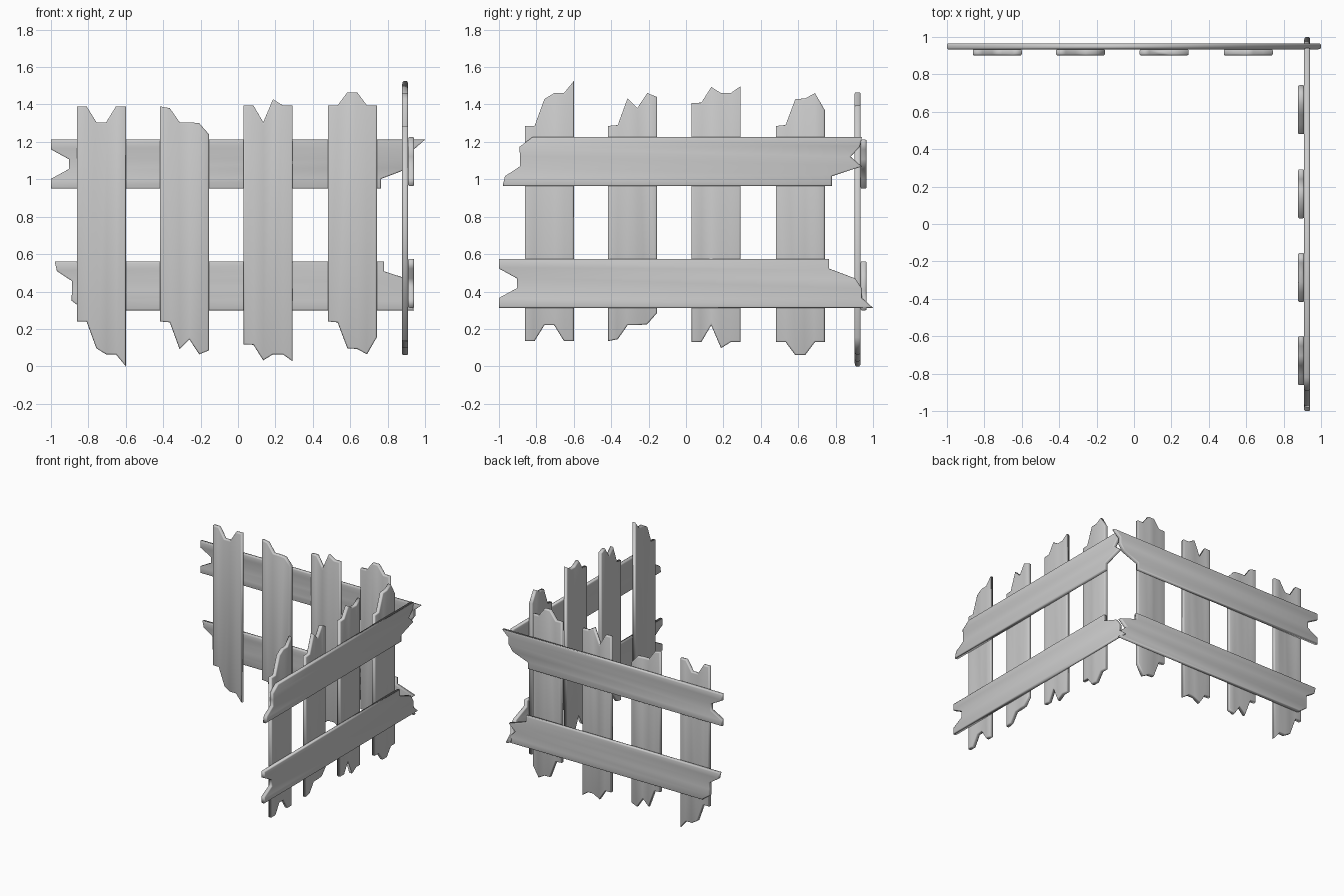
import bpy, bmesh
from mathutils import Matrix

if "Cube" in bpy.data.objects:
    bpy.data.objects.remove(bpy.data.objects["Cube"])

PLANK_WIDTH = 0.262
HEIGHT = 1.525

# Pickets: left x, bottom heights and top heights across six columns
PICKETS = [
    (-0.862, (.24, .24, .096, .064, .064, 0), (1.39, 1.39, 1.305, 1.305, 1.39, 1.39)),
    (-0.417, (.24, .235, .091, .144, .064, .085), (1.39, 1.38, 1.305, 1.305, 1.30, 1.24)),
    (0.030, (.118, .115, .032, .064, .064, .027), (1.395, 1.395, 1.305, 1.428, 1.395, 1.395)),
    (0.480, (.24, .235, .096, .093, .064, .155), (1.395, 1.395, 1.465, 1.465, 1.395, 1.395)),
]
# Rails: bottom z, left ends and right ends across six rows
RAILS = [
    (0.950, (-1, -1, -.904, -.904, -1, -1), (.765, .765, .904, .94, .94, 1)),
    (0.299, (-.82, -.89, -.888, -.888, -.968, -.98), (.94, .93, .88, .94, .78, .78)),
]


def plank(name, start, lows, highs, y0, y1, horizontal, matrix):
    """Splintered board: six columns with ragged ends, rounded rims."""
    bm = bmesh.new()

    def vert(i, along, y):
        across = start + PLANK_WIDTH * i / 5
        return bm.verts.new((along, y, across) if horizontal else (across, y, along))

    sides = []
    for y in (y0, y1):
        sides.append([[vert(i, ends[i], y) for i in range(6)] for ends in (lows, highs)])
    rims = []
    for lo, hi in sides:
        for i in range(5):
            bm.faces.new((lo[i], lo[i + 1], hi[i + 1], hi[i]))
        rims.append(lo + hi[::-1])
    front, back = rims
    rim_edges = []
    for i in range(12):
        j = (i + 1) % 12
        bm.faces.new((front[i], front[j], back[j], back[i]))
        rim_edges += [bm.edges.get((front[i], front[j])), bm.edges.get((back[i], back[j]))]
    bmesh.ops.recalc_face_normals(bm, faces=bm.faces[:])
    bmesh.ops.bevel(bm, geom=rim_edges, offset=0.008, segments=2, profile=0.5,
                    affect='EDGES', clamp_overlap=True)
    bmesh.ops.transform(bm, matrix=matrix, verts=bm.verts[:])
    bmesh.ops.recalc_face_normals(bm, faces=bm.faces[:])
    for f in bm.faces:
        f.smooth = True
    mesh = bpy.data.meshes.new(name)
    bm.to_mesh(mesh)
    bm.free()
    bpy.context.collection.objects.link(bpy.data.objects.new(name, mesh))


def panel(prefix, matrix):
    for n, (x, lows, highs) in enumerate(PICKETS, 1):
        plank(f"{prefix}_picket_{n}", x, lows, highs, 0.901, 0.934, False, matrix)
    for n, (z, lows, highs) in enumerate(RAILS, 1):
        plank(f"{prefix}_rail_{n}", z, lows, highs, 0.933, 0.966, True, matrix)


# Back panel, and the same panel turned upside down along the right side
panel("back", Matrix.Identity(4))
panel("side", Matrix(((0, 1, 0, -0.024), (1, 0, 0, 0), (0, 0, -1, HEIGHT), (0, 0, 0, 1))))
